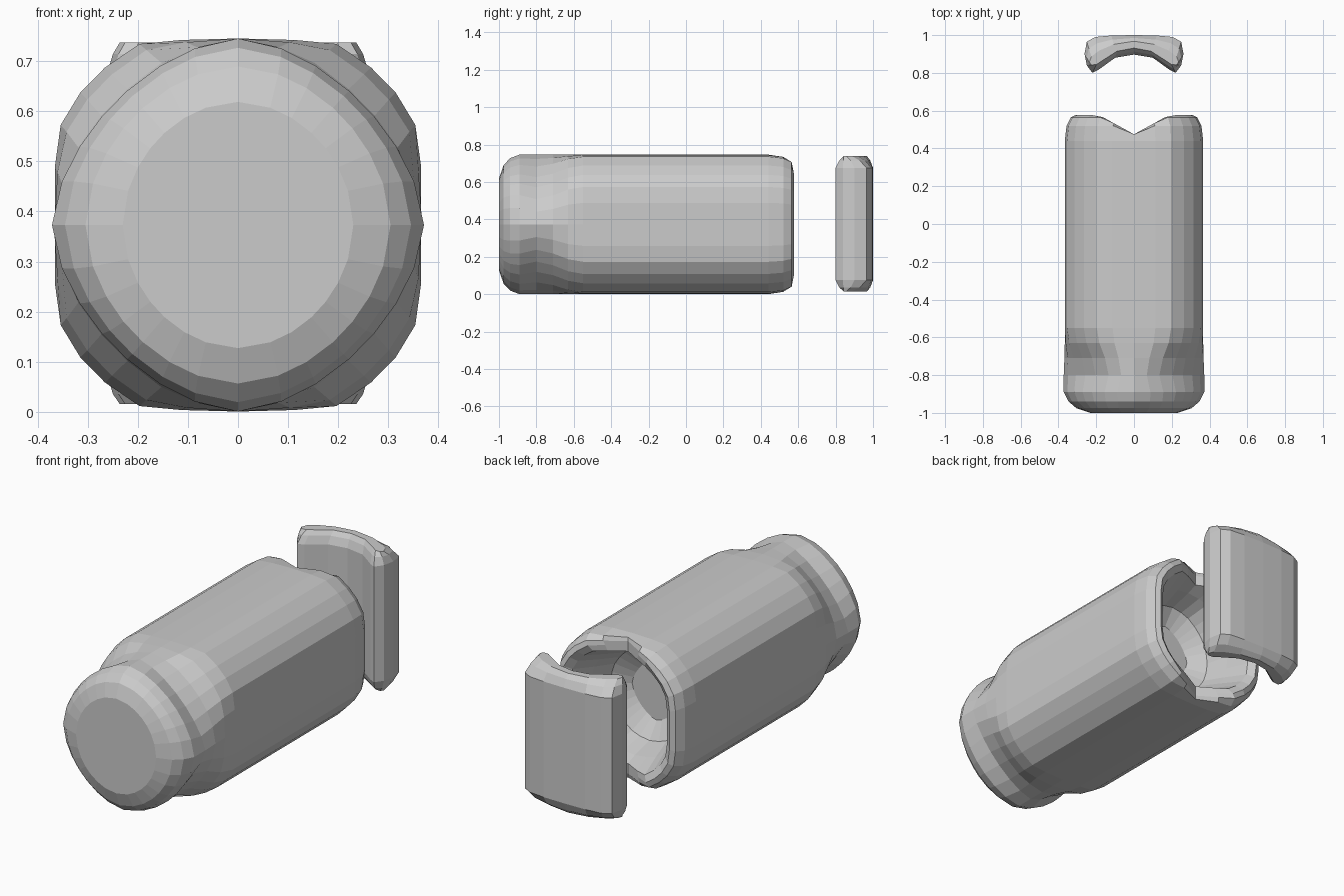
import bpy, bmesh, math

if "Cube" in bpy.data.objects:
    bpy.data.objects.remove(bpy.data.objects["Cube"])

CZ = 0.373


def loft(name, rings):
    """Skin a list of equal-length closed rings and cap both ends."""
    bm = bmesh.new()
    loops = [[bm.verts.new(p) for p in r] for r in rings]
    n = len(loops[0])
    for a, b in zip(loops, loops[1:]):
        for i in range(n):
            j = (i + 1) % n
            bm.faces.new((a[i], a[j], b[j], b[i]))
    bm.faces.new(loops[0])
    bm.faces.new(loops[-1])
    bmesh.ops.recalc_face_normals(bm, faces=bm.faces)
    me = bpy.data.meshes.new(name)
    bm.to_mesh(me)
    bm.free()
    ob = bpy.data.objects.new(name, me)
    bpy.context.collection.objects.link(ob)
    return ob


# Rounded-square cross-section: one quarter, mirrored into a full ring
quarter = [(.372, 0), (.372, .115), (.36, .2), (.32, .265),
           (.27, .315), (.2, .362), (.115, .37), (0, .373)]
half = quarter + [(-x, z) for x, z in quarter[-2::-1]]
section = half + [(x, -z) for x, z in half[-2:0:-1]]


def ring(y, sx, sz, pinch=0.0, power=1.3, notch=False):
    pts = []
    for x, z in section:
        # pinch pulls the four diagonal corners inwards
        a = math.atan2(abs(z), abs(x))
        tx = math.copysign(.372 * math.cos(a) ** power, x)
        tz = math.copysign(.373 * abs(math.sin(a)) ** power, z)
        px = (x + (tx - x) * pinch) * sx
        pz = (z + (tz - z) * pinch) * sz
        # V-shaped dip of the rear rim along the centre line
        py = min(y, .475 + .55 * abs(px)) if notch else y
        pts.append((px, py, CZ + pz))
    return pts


# Hollow-ended body with pinched nose
loft("body", [
    ring(-1.0, .62, .66, 1, 1.05),
    ring(-.975, .82, .85, 1, 1.1),
    ring(-.94, .93, .95, 1, 1.15),
    ring(-.89, 1, 1, 1, 1.2),
    ring(-.80, 1, 1, 1, 1.4),
    ring(-.71, .99, 1, .75, 1.35),
    ring(-.63, .985, 1, .25),
    ring(-.55, .985, 1),
    ring(.44, .985, 1),
    ring(.52, .96, .975, notch=True),
    ring(.565, .90, .92, notch=True),
    ring(.577, .83, .86, notch=True),
    ring(.55, .74, .78, notch=True),
    ring(.42, .68, .72, .4),
    ring(.30, .60, .64, .6),
    ring(.24, .38, .42, 1),
])

# Curved rear plate, concave towards the body
side = [(0, 1.0), (.12, .998), (.205, .99), (.25, .965), (.262, .90),
        (.25, .84), (.22, .80), (.19, .815), (.10, .88), (0, .897)]
outline = side + [(-x, y) for x, y in side[-2:0:-1]]


def plate_ring(z, inset):
    pts = []
    for x, y in outline:
        mid = .95 - 1.7 * x * x
        pts.append((x * (1 - .15 * inset), y + (mid - y) * inset, z))
    return pts


loft("rear_plate", [
    plate_ring(.015, .65), plate_ring(.035, .3), plate_ring(.075, 0),
    plate_ring(.675, 0), plate_ring(.715, .3), plate_ring(.738, .65),
])
